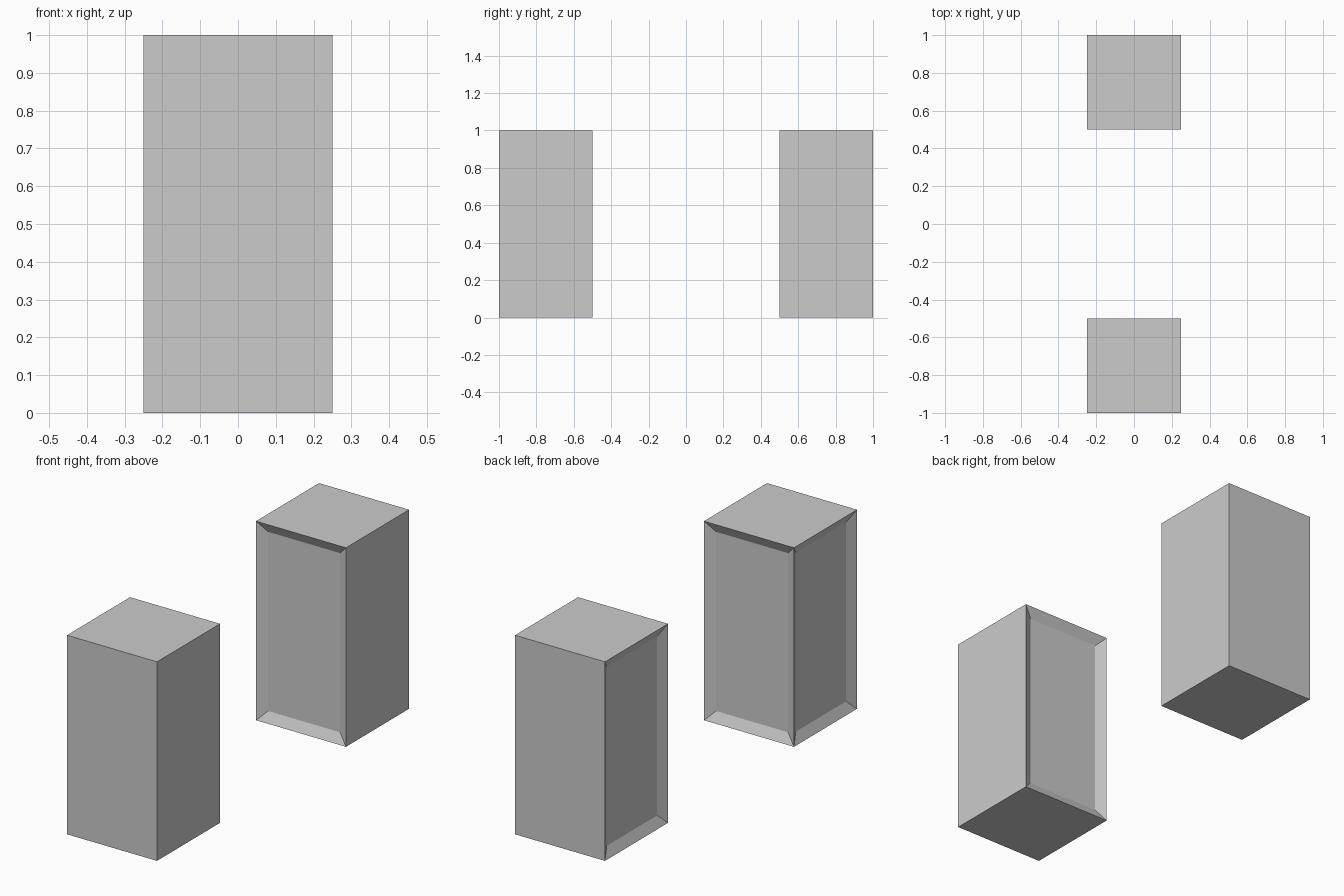
import bpy, bmesh
from mathutils import Matrix, Vector

if "Cube" in bpy.data.objects:
    bpy.data.objects.remove(bpy.data.objects["Cube"])

INSET, DEPTH = 0.05, 0.025


def pillar(name, side):
    """Square pillar; recessed panels on the inner face and the -x face."""
    bm = bmesh.new()
    bmesh.ops.create_cube(bm, size=1, matrix=Matrix.Translation((0, 0.75 * side, 0.5))
                          @ Matrix.Diagonal((0.5, 0.5, 1, 1)))
    bm.normal_update()
    # bevelled sunken panels
    for direction in (Vector((0, -side, 0)), Vector((-1, 0, 0))):
        face = max(bm.faces, key=lambda f: f.normal.dot(direction))
        bmesh.ops.inset_individual(bm, faces=[face], thickness=INSET,
                                   depth=-DEPTH, use_even_offset=True)
        bm.normal_update()
    mesh = bpy.data.meshes.new(name)
    bm.to_mesh(mesh)
    bm.free()
    obj = bpy.data.objects.new(name, mesh)
    bpy.context.collection.objects.link(obj)
    return obj


# matching pair facing each other
pillar("front_pillar", -1)
pillar("back_pillar", 1)
